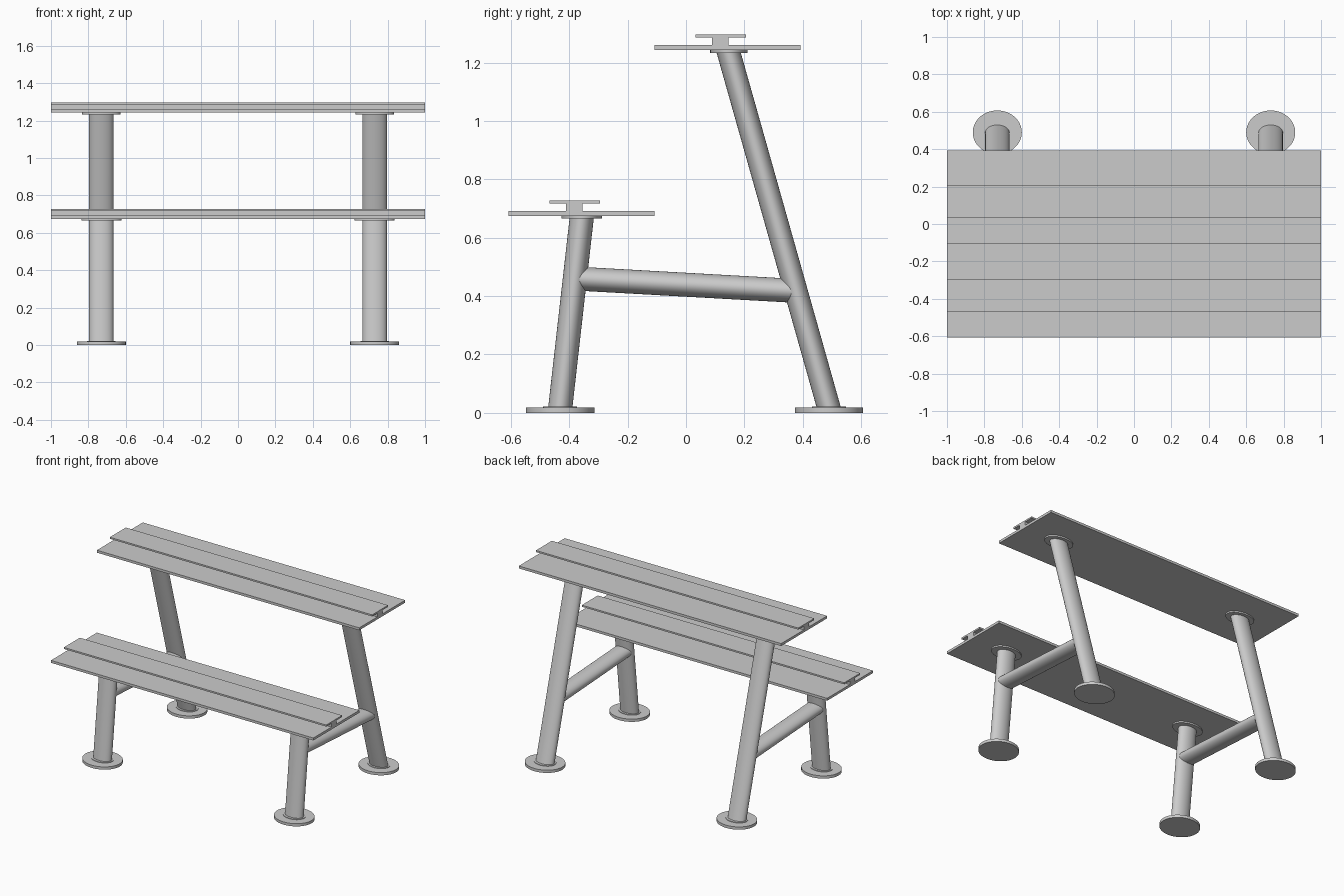
import bpy, bmesh, math
from mathutils import Vector

if "Cube" in bpy.data.objects:
    bpy.data.objects.remove(bpy.data.objects["Cube"])

LEG_X = 0.731  # distance of each leg frame from the centre


def finish(name, bm, smooth=False, mirror=False):
    bmesh.ops.recalc_face_normals(bm, faces=bm.faces)
    me = bpy.data.meshes.new(name)
    bm.to_mesh(me)
    bm.free()
    ob = bpy.data.objects.new(name, me)
    bpy.context.collection.objects.link(ob)
    if smooth:
        me.polygons.foreach_set("use_smooth", [True] * len(me.polygons))
        me.set_sharp_from_angle(angle=math.radians(30))
    if mirror:
        ob.modifiers.new("Mirror", 'MIRROR')
    return ob


def board(name, y0, y1, z0, z1):
    """Full-length slab."""
    bm = bmesh.new()
    bmesh.ops.create_cube(bm, size=1)
    for v in bm.verts:
        v.co = (v.co.x * 2, y0 + (v.co.y + 0.5) * (y1 - y0), z0 + (v.co.z + 0.5) * (z1 - z0))
    return finish(name, bm)


def oval(name, start, end, rx, r, upright=False):
    """Oval rod between two (y, z) points; ends lie flat, or upright in the xz plane."""
    bm = bmesh.new()
    bmesh.ops.create_cone(bm, cap_ends=True, segments=64, radius1=1, radius2=1, depth=2)
    for v in bm.verts:
        y, z = start if v.co.z < 0 else end
        side = Vector((0, 0, r)) if upright else Vector((0, r, 0))
        v.co = Vector((LEG_X + rx * v.co.x, y, z)) + side * v.co.y
    return finish(name, bm, smooth=True, mirror=True)


# Lower and upper benches: wide board, spine and narrow top strip
for name, y, z, fy, fr in (("lower", -0.38, 0.675, -0.357, (0.107, 0.069)),
                           ("upper", 0.12, 1.243, 0.147, (0.102, 0.064))):
    board(name + "_board", y - 0.228, y + 0.272, z, z + 0.017)
    board(name + "_spine", y - 0.031, y + 0.025, z + 0.016, z + 0.043)
    board(name + "_top_strip", y - 0.088, y + 0.086, z + 0.042, z + 0.053)
    # mounting flange under the board
    oval(name + "_flange", (fy, z - 0.010), (fy, z), *fr)

# Slanted legs with foot discs and weld collars
for name, foot, top, ztop in (("front", -0.431, -0.357, 0.67), ("rear", 0.490, 0.145, 1.238)):
    oval(name + "_leg", (foot, 0.015), (top, ztop), 0.065, 0.0415)
    oval(name + "_foot", (foot, 0), (foot, 0.019), 0.131, 0.117)
    oval(name + "_collar", (foot, 0.018), (foot, 0.0225), 0.075, 0.058)

# Cross bars joining front and rear legs
oval("cross_bar", (-0.375, 0.460), (0.375, 0.418), 0.060, 0.041, upright=True)
